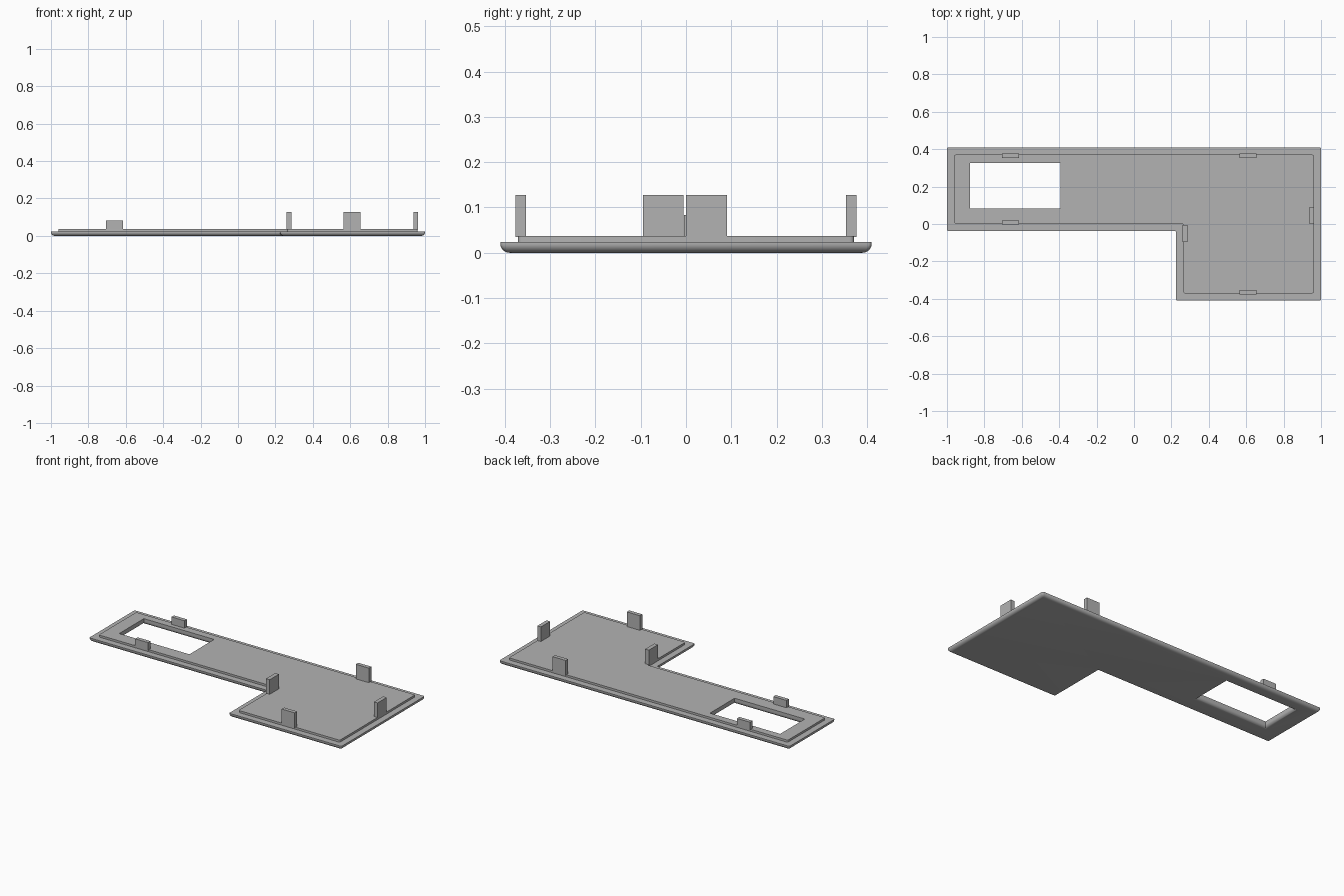
import bpy, bmesh
from math import sin, cos, pi, radians
from mathutils import Vector

cube = bpy.data.objects.get("Cube")
if cube:
    bpy.data.objects.remove(cube, do_unlink=True)

GREY = (0.45, 0.45, 0.45, 1)
grey = bpy.data.materials.new("plain_grey")
grey.use_nodes = True
grey.diffuse_color = GREY
grey.node_tree.nodes["Principled BSDF"].inputs["Base Color"].default_value = GREY

RIM, LIP, FILLET = 0.024, 0.037, 0.02


def outline(corners, inset, radius, steps=4):
    """Counter-clockwise right-angled outline, moved inward and with rounded corners."""
    pts = [Vector(c) for c in corners]
    out = []
    for i, p in enumerate(pts):
        a = (p - pts[i - 1]).normalized()
        b = (pts[(i + 1) % len(pts)] - p).normalized()
        # Inward normals of both neighbouring sides are perpendicular to each other
        q = p + inset * (Vector((-a.y, a.x)) + Vector((-b.y, b.x)))
        if radius == 0:
            out.append(q)
            continue
        for k in range(steps + 1):
            t = k / steps * pi / 2
            out.append(q - a * radius * (1 - sin(t)) + b * radius * (1 - cos(t)))
    return out


def loft(bm, rings):
    """Skin a list of (outline, height); return the first and last edge loops."""
    loops = [[bm.verts.new((p.x, p.y, z)) for p in pts] for pts, z in rings]
    n = len(loops[0])
    for low, high in zip(loops, loops[1:]):
        for i in range(n):
            j = (i + 1) % n
            bm.faces.new((low[i], low[j], high[j], high[i]))
    return [[bm.edges.get((l[i], l[(i + 1) % n])) for i in range(n)]
            for l in (loops[0], loops[-1])]


def finish(bm, name):
    bmesh.ops.recalc_face_normals(bm, faces=bm.faces[:])
    mesh = bpy.data.meshes.new(name)
    bm.to_mesh(mesh)
    bm.free()
    mesh.materials.append(grey)
    obj = bpy.data.objects.new(name, mesh)
    bpy.context.collection.objects.link(obj)
    return obj


# L-shaped cover with a rounded underside, a stepped lip and a window
shape = [(-1, -0.037), (0.225, -0.037), (0.225, -0.41), (1, -0.41), (1, 0.41), (-1, 0.41)]
window = [(-0.877, 0.083), (-0.393, 0.083), (-0.393, 0.326), (-0.877, 0.326)]
arc = [(FILLET * (1 - sin(t)), FILLET * (1 - cos(t)))
       for t in (k / 8 * pi / 2 for k in range(9))]

bm = bmesh.new()
outer = loft(bm, [(outline(shape, d, 0.008), z) for d, z in arc]
             + [(outline(shape, 0, 0.008), RIM),
                (outline(shape, 0.039, 0.01), RIM),
                (outline(shape, 0.039, 0.01), LIP)])
inner = loft(bm, [(outline(window, -d, 0), z) for d, z in arc]
             + [(outline(window, 0, 0), LIP)])
for a, b in zip(outer, inner):
    bmesh.ops.triangle_fill(bm, edges=a + b, use_beauty=True)
bmesh.ops.dissolve_limit(bm, angle_limit=radians(0.5), verts=bm.verts[:],
                         edges=[e for e in bm.edges if all(len(f.verts) == 3 for f in e.link_faces)])
cover = finish(bm, "cover_plate")
bpy.context.view_layer.objects.active = cover
cover.select_set(True)
bpy.ops.object.shade_smooth_by_angle(angle=radians(30))

# Upright clips: x range, y range, top height
clips = {
    "window_back_clip": (-0.706, -0.616, 0.353, 0.377, 0.083),
    "window_front_clip": (-0.706, -0.616, -0.004, 0.02, 0.083),
    "back_clip": (0.565, 0.655, 0.353, 0.377, 0.128),
    "front_clip": (0.565, 0.655, -0.377, -0.353, 0.128),
    "left_clip": (0.937, 0.962, 0, 0.09, 0.128),
    "notch_clip": (0.26, 0.285, -0.095, -0.005, 0.128),
}
for name, (x0, x1, y0, y1, top) in clips.items():
    bm = bmesh.new()
    base = LIP - 0.002
    bmesh.ops.create_cube(bm, size=1)
    bmesh.ops.scale(bm, vec=(x1 - x0, y1 - y0, top - base), verts=bm.verts[:])
    bmesh.ops.translate(bm, vec=((x0 + x1) / 2, (y0 + y1) / 2, (top + base) / 2), verts=bm.verts[:])
    finish(bm, name)
